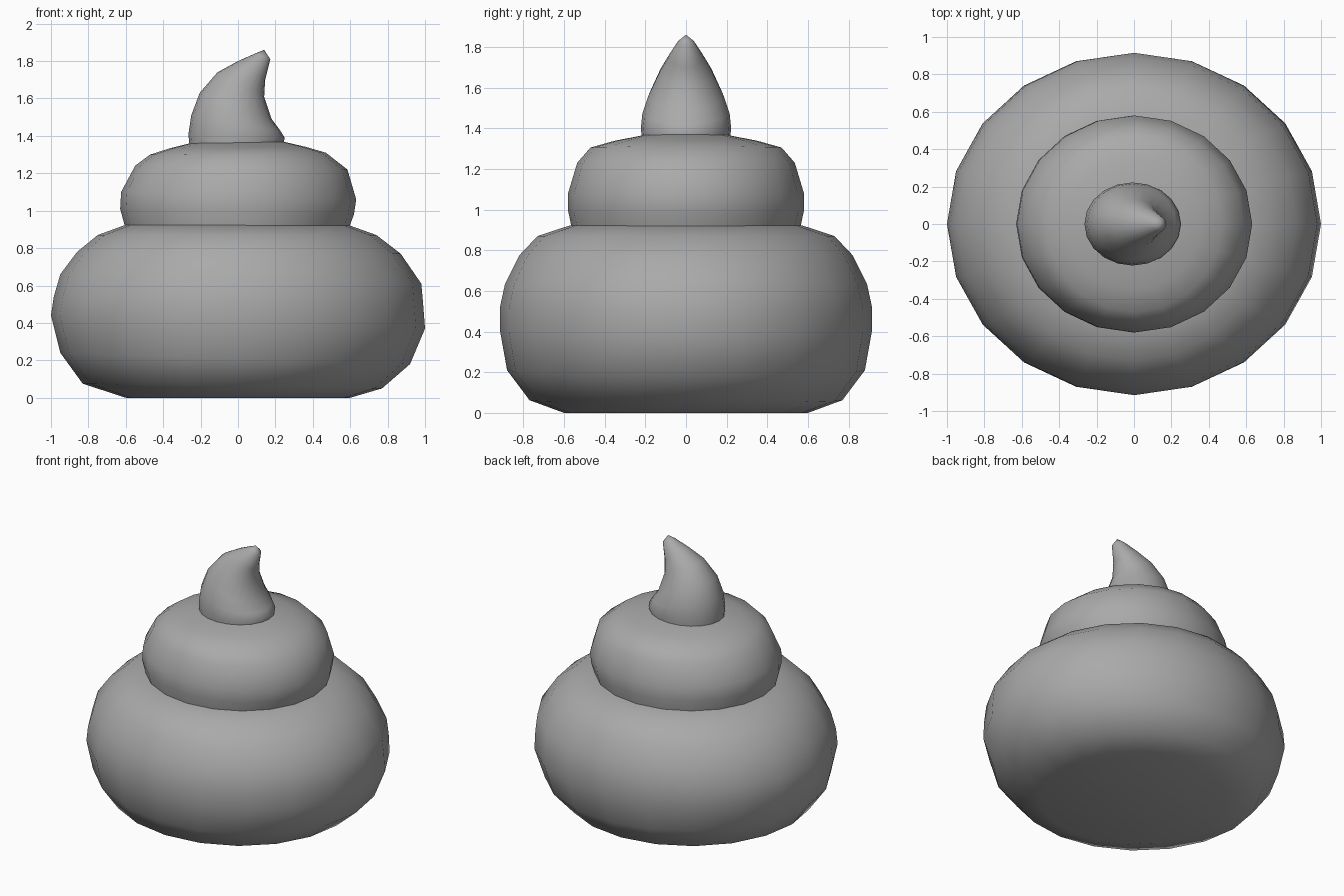
import bpy, bmesh, math

cube = bpy.data.objects.get("Cube")
if cube:
    bpy.data.objects.remove(cube, do_unlink=True)

grey = bpy.data.materials.new("mid grey")
grey.use_nodes = True
colour = (0.4, 0.4, 0.4, 1)
grey.diffuse_color = colour
grey.node_tree.nodes["Principled BSDF"].inputs["Base Color"].default_value = colour


def loft(name, rings, tip=None, sides=20):
    """Skin tilted oval rings: (left x, left z, right x, right z, y radius)."""
    bm = bmesh.new()
    loops = []
    for xl, zl, xr, zr, ry in rings:
        loop = []
        for i in range(sides):
            a = math.tau * i / sides
            t = (1 + math.cos(a)) / 2
            loop.append(bm.verts.new((xl + (xr - xl) * t, ry * math.sin(a), zl + (zr - zl) * t)))
        loops.append(loop)
    for low, high in zip(loops, loops[1:]):
        for i in range(sides):
            j = (i + 1) % sides
            bm.faces.new((low[i], low[j], high[j], high[i]))
    bm.faces.new(loops[0][::-1])
    if tip:
        point = bm.verts.new(tip)
        for i in range(sides):
            bm.faces.new((loops[-1][i], loops[-1][(i + 1) % sides], point))
    else:
        bm.faces.new(loops[-1])
    mesh = bpy.data.meshes.new(name)
    bm.to_mesh(mesh)
    bm.free()
    mesh.materials.append(grey)
    obj = bpy.data.objects.new(name, mesh)
    bpy.context.collection.objects.link(obj)
    bpy.ops.object.select_all(action="DESELECT")
    obj.select_set(True)
    bpy.context.view_layer.objects.active = obj
    bpy.ops.object.shade_smooth_by_angle(angle=math.radians(60))
    return obj


# Wide bottom coil
loft("bottom_coil", [
    (-.6, 0, .6, 0, .6),
    (-.83, .075, .77, .05, .77),
    (-.95, .24, .92, .18, .88),
    (-1, .44, 1, .37, .915),
    (-.985, .54, .99, .5, .915),
    (-.95, .66, .98, .61, .89),
    (-.86, .78, .87, .77, .82),
    (-.75, .87, .74, .87, .73),
    (-.6, .925, .6, .92, .57),
])

# Middle coil
loft("middle_coil", [
    (-.6, .9, .59, .9, .56),
    (-.63, 1.01, .62, .98, .58),
    (-.625, 1.1, .632, 1.06, .58),
    (-.55, 1.24, .585, 1.22, .535),
    (-.47, 1.3, .47, 1.31, .47),
    (-.36, 1.335, .36, 1.342, .35),
    (-.24, 1.365, .24, 1.37, .2),
])

# Curled tip leaning to the left side
loft("curled_tip", [
    (-.26, 1.35, .24, 1.35, .217),
    (-.265, 1.41, .25, 1.39, .222),
    (-.25, 1.51, .225, 1.43, .215),
    (-.205, 1.63, .18, 1.49, .185),
    (-.11, 1.74, .14, 1.61, .13),
    (0, 1.8, .145, 1.7, .085),
    (.09, 1.84, .173, 1.81, .04),
], tip=(.14, 1.86, 0)[:1] + (0, 1.86))
